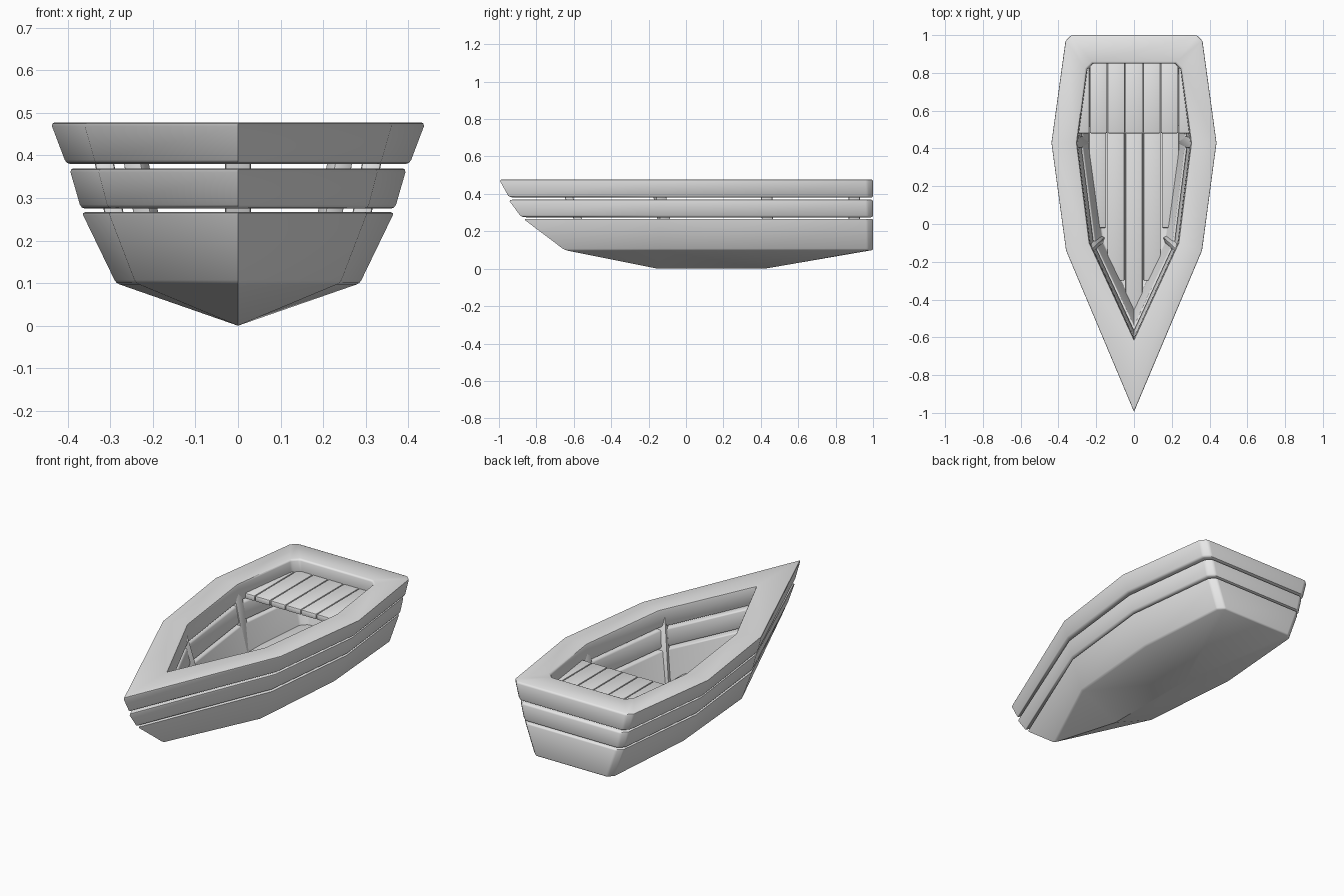
import bpy, bmesh, math
from mathutils import Vector

if "Cube" in bpy.data.objects:
    bpy.data.objects.remove(bpy.data.objects["Cube"])

grey = bpy.data.materials.new("pale_grey")
grey.use_nodes = True
grey.diffuse_color = (0.8, 0.8, 0.8, 1)
grey.node_tree.nodes["Principled BSDF"].inputs["Base Color"].default_value = (0.8, 0.8, 0.8, 1)


def finish(name, bm, bevel):
    """Round the hard edges except the stem and keel, then make the object."""
    bmesh.ops.recalc_face_normals(bm, faces=bm.faces)
    hard = [e for e in bm.edges
            if e.calc_face_angle(0) > math.radians(32)
            and not all(abs(v.co.x) < 0.001 for v in e.verts)]
    bmesh.ops.bevel(bm, geom=hard, offset=bevel, segments=2, profile=0.5,
                    affect='EDGES', clamp_overlap=True)
    mesh = bpy.data.meshes.new(name)
    bm.to_mesh(mesh)
    bm.free()
    mesh.materials.append(grey)
    obj = bpy.data.objects.new(name, mesh)
    bpy.context.collection.objects.link(obj)
    bpy.ops.object.select_all(action='DESELECT')
    obj.select_set(True)
    bpy.context.view_layer.objects.active = obj
    bpy.ops.object.shade_smooth_by_angle(angle=math.radians(40))
    return obj


def outline(bm, z, bow, near, mid, stern, back=1.0, near_y=-0.14):
    """Boat-shaped loop: bow point, two side stations, chamfered stern."""
    side = [(near, near_y), (mid, 0.43), (stern, back - 0.03), (stern - 0.03, back)]
    pts = [(0, bow)] + side + [(-x, y) for x, y in reversed(side)]
    return [bm.verts.new((x, y, z)) for x, y in pts]


def bridge(bm, a, b):
    for i in range(len(a)):
        j = (i + 1) % len(a)
        bm.faces.new((a[i], a[j], b[j], b[i]))


def ring(name, outer_low, outer_high, inner_high, inner_low):
    bm = bmesh.new()
    loops = [outline(bm, *outer_low), outline(bm, *outer_high),
             outline(bm, *inner_high), outline(bm, *inner_low)]
    for i in range(4):
        bridge(bm, loops[i], loops[(i + 1) % 4])
    return finish(name, bm, 0.01)


def plank(name, x0, x1, y0, y1, z0, z1):
    bm = bmesh.new()
    bmesh.ops.create_cube(bm, size=1)
    for v in bm.verts:
        v.co = ((x0 + x1) / 2 + v.co.x * (x1 - x0),
                (y0 + y1) / 2 + v.co.y * (y1 - y0),
                (z0 + z1) / 2 + v.co.z * (z1 - z0))
    return finish(name, bm, 0.006)


def post(name, low, high, yaw):
    """Leaning rib from low to high, turned to follow the side."""
    bm = bmesh.new()
    bmesh.ops.create_cube(bm, size=1)
    c, s = math.cos(yaw), math.sin(yaw)
    for v in bm.verts:
        x, y = v.co.x * 0.045, v.co.y * 0.06
        end = Vector(high if v.co.z > 0 else low)
        v.co = end + Vector((x * c - y * s, x * s + y * c, 0))
    return finish(name, bm, 0.006)


# Lower hull with V bottom and hollow inside
bm = bmesh.new()
chine = outline(bm, 0.1, -0.65, 0.24, 0.287, 0.245)
top = outline(bm, 0.267, -0.87, 0.305, 0.367, 0.305)
inner = outline(bm, 0.267, -0.54, 0.205, 0.272, 0.23, 0.86, -0.1)
floor = outline(bm, 0.1, -0.44, 0.165, 0.238, 0.2, 0.86, -0.1)
for a, b in ((chine, top), (top, inner), (inner, floor)):
    bridge(bm, a, b)
bm.faces.new(floor)
fore = bm.verts.new((0, -0.15, 0))
aft = bm.verts.new((0, 0.42, 0))
for i in range(9):
    a, b = chine[i], chine[(i + 1) % 9]
    if i in (0, 8):
        bm.faces.new((a, b, fore))
    elif i == 1:
        bm.faces.new((a, b, aft, fore))
    elif i == 7:
        bm.faces.new((a, b, fore, aft))
    else:
        bm.faces.new((a, b, aft))
finish("lower_hull", bm, 0.008)

# Side strakes
ring("middle_strake",
     (0.275, -0.88, 0.305, 0.369, 0.31), (0.37, -0.95, 0.33, 0.396, 0.332),
     (0.37, -0.6, 0.232, 0.297, 0.24, 0.85, -0.1),
     (0.275, -0.56, 0.212, 0.28, 0.23, 0.85, -0.1))
ring("top_rail",
     (0.38, -0.945, 0.335, 0.404, 0.34), (0.478, -1.0, 0.363, 0.44, 0.365),
     (0.478, -0.61, 0.235, 0.302, 0.25, 0.85, -0.1),
     (0.38, -0.6, 0.23, 0.297, 0.245, 0.85, -0.1))

# Ribs joining the strakes
post("bow_post", (0, -0.51, 0.1), (0, -0.65, 0.44), math.pi / 2)
for side, label in ((1, "left"), (-1, "right")):
    post(label + "_fore_post", (side * 0.185, -0.09, 0.1),
         (side * 0.25, -0.15, 0.44), side * math.radians(20))
    post(label + "_middle_post", (side * 0.26, 0.44, 0.1),
         (side * 0.325, 0.43, 0.44), 0)
    post(label + "_stern_post", (side * 0.2, 0.9, 0.2), (side * 0.245, 0.9, 0.44), 0)

# Floor planks, shorter towards the sides
for i in range(-2, 3):
    x = i * 0.096
    front = (-0.46, -0.3, -0.02)[abs(i)]
    plank(f"floor_plank_{i + 3}", x - 0.045, x + 0.045, front, 0.88, 0.095, 0.125)

# Stern bench
for i in range(-3, 4):
    x = i * 0.094
    plank(f"bench_plank_{i + 4}", x - 0.0455, x + 0.0455, 0.48, 0.9, 0.381, 0.412)
